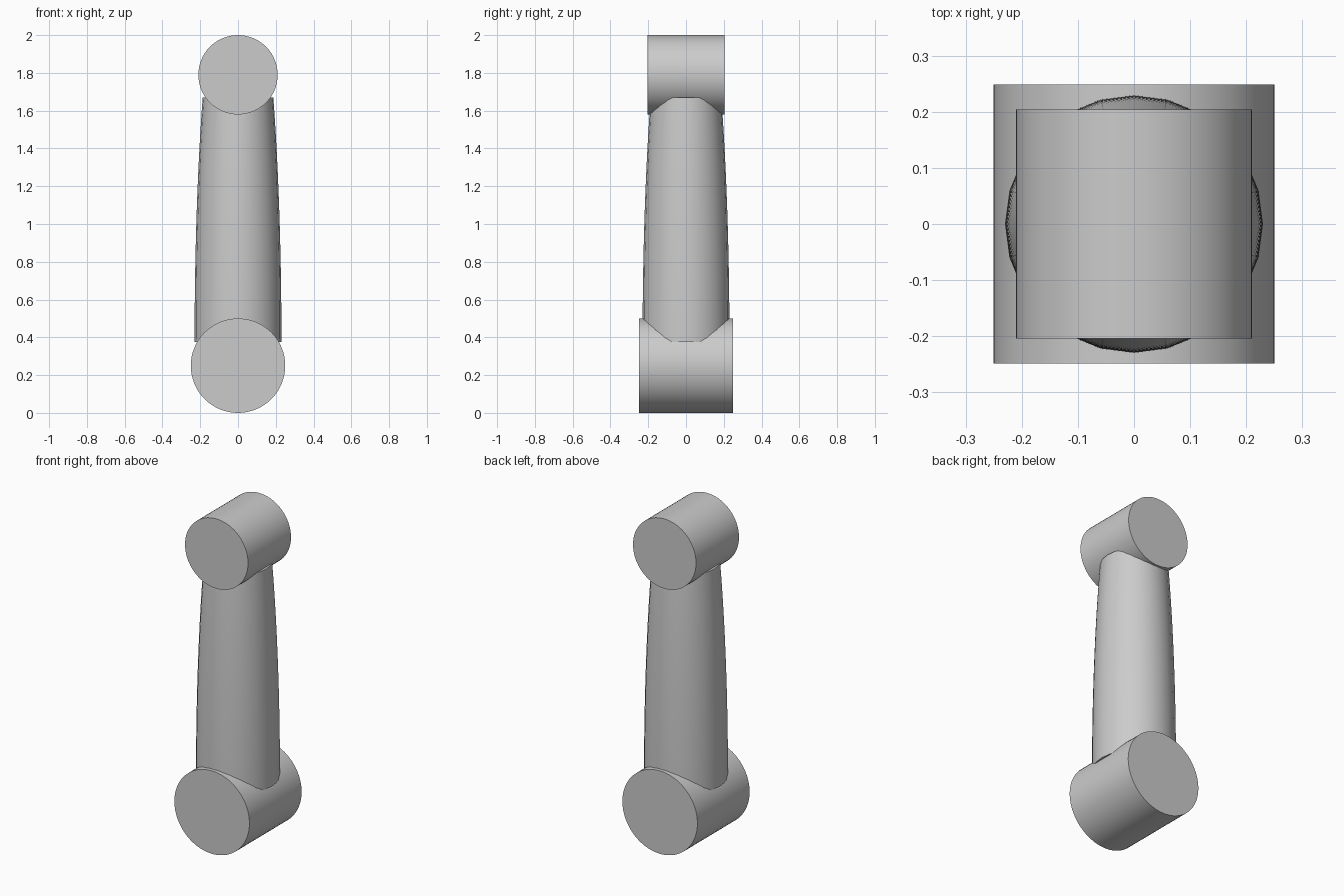
import bpy
import bmesh
import math
from mathutils import Matrix

cube = bpy.data.objects.get("Cube")
if cube:
    bpy.data.objects.remove(cube, do_unlink=True)

# Single plain grey for the whole link
grey = bpy.data.materials.new("plain_grey")
grey.use_nodes = True
grey.diffuse_color = (0.6, 0.6, 0.6, 1)
grey.node_tree.nodes["Principled BSDF"].inputs["Base Color"].default_value = (0.6, 0.6, 0.6, 1)


def finish(name, bm):
    """Turn a bmesh into a smooth-shaded object with sharp rims."""
    bmesh.ops.recalc_face_normals(bm, faces=bm.faces)
    mesh = bpy.data.meshes.new(name)
    bm.to_mesh(mesh)
    bm.free()
    mesh.materials.append(grey)
    obj = bpy.data.objects.new(name, mesh)
    bpy.context.collection.objects.link(obj)
    bpy.ops.object.select_all(action="DESELECT")
    obj.select_set(True)
    bpy.context.view_layer.objects.active = obj
    bpy.ops.object.shade_smooth_by_angle(angle=math.radians(35))
    return obj


def joint(name, z, radius, length):
    """Horizontal joint barrel running front to back."""
    bm = bmesh.new()
    place = Matrix.Translation((0, 0, z)) @ Matrix.Rotation(math.pi / 2, 4, "X")
    bmesh.ops.create_cone(bm, cap_ends=True, segments=64, radius1=radius,
                          radius2=radius, depth=length, matrix=place)
    return finish(name, bm)


def arm(name, bottom, top, wide, narrow, sides=24, steps=24):
    """Upright shaft whose sides curve gently inward towards the top."""
    bm = bmesh.new()
    rings = []
    for i in range(steps + 1):
        t = i / steps
        # elliptical taper: vertical at the bottom, leaning in at the top
        r = wide * math.sqrt(1 - t * t * (1 - (narrow / wide) ** 2))
        z = bottom + (top - bottom) * t
        rings.append([bm.verts.new((r * math.cos(a), r * math.sin(a), z))
                      for a in (math.tau * k / sides for k in range(sides))])
    for low, high in zip(rings, rings[1:]):
        for k in range(sides):
            n = (k + 1) % sides
            bm.faces.new((low[k], low[n], high[n], high[k]))
    bm.faces.new(rings[0][::-1])
    bm.faces.new(rings[-1])
    return finish(name, bm)


# Large lower joint, small upper joint and the shaft between them
joint("lower_joint", 0.25, 0.25, 0.497)
joint("upper_joint", 1.79, 0.21, 0.409)
arm("link_arm", 0.375, 1.67, 0.23, 0.187)
